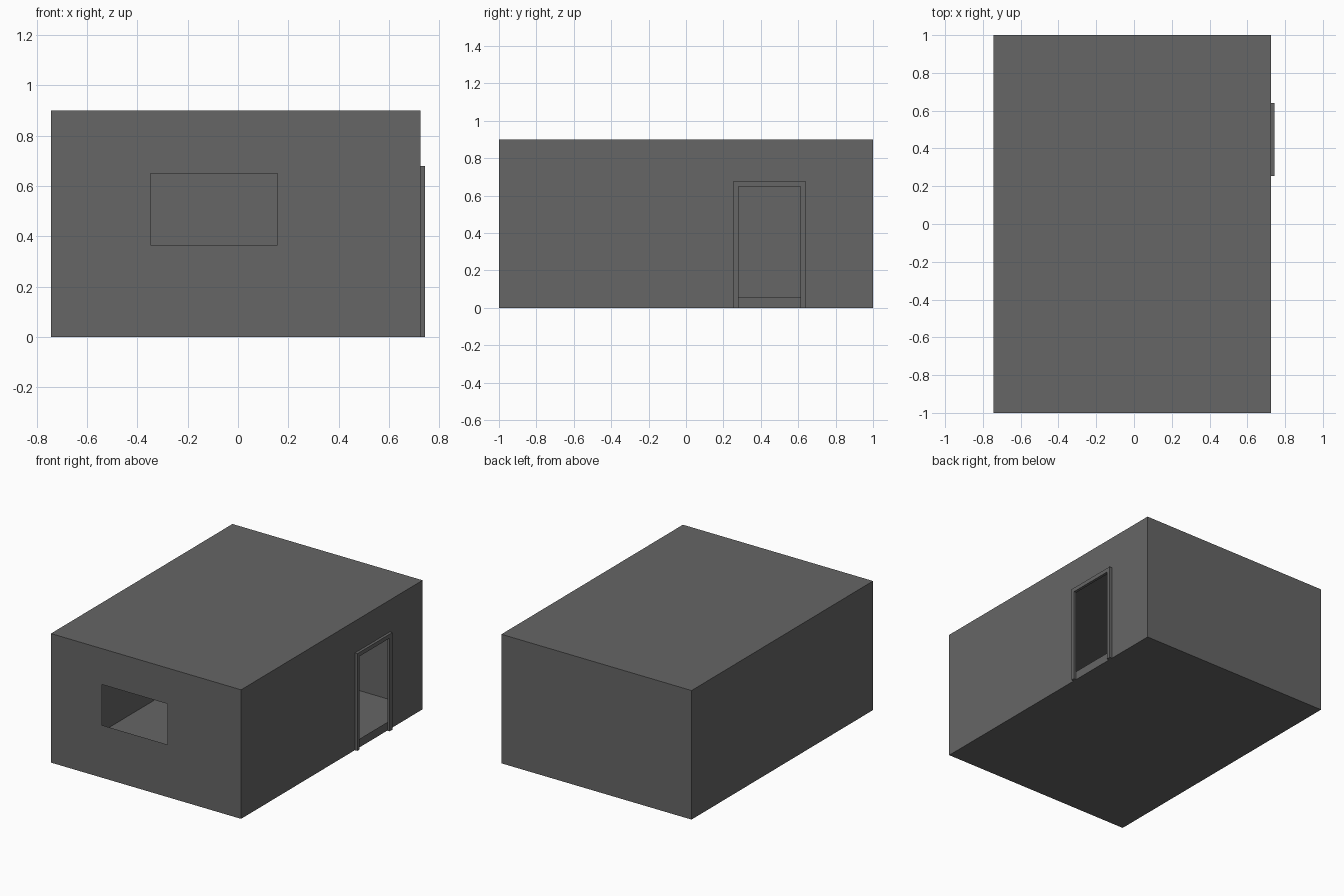
import bpy, bmesh
from mathutils import Vector

if "Cube" in bpy.data.objects:
    bpy.data.objects.remove(bpy.data.objects["Cube"])

XL, XR, H = -0.743, 0.724, 0.90      # left wall, right wall, height
FRAME_X = 0.743                      # outer face of the door frame

# Dark grey for all parts
grey = bpy.data.materials.new("dark_grey")
grey.diffuse_color = (0.133, 0.133, 0.133, 1)
grey.use_nodes = True
grey.node_tree.nodes["Principled BSDF"].inputs["Base Color"].default_value = grey.diffuse_color


def add_object(name, bm):
    mesh = bpy.data.meshes.new(name)
    bm.to_mesh(mesh)
    bm.free()
    mesh.materials.append(grey)
    obj = bpy.data.objects.new(name, mesh)
    bpy.context.collection.objects.link(obj)
    return obj


def cut_opening(bm, normal, axis, lo, hi, z0, z1):
    """Inset the wall facing `normal`, fit the inset to the opening, remove it."""
    bm.normal_update()
    wall = max(bm.faces, key=lambda f: f.normal.dot(Vector(normal)))
    bmesh.ops.inset_individual(bm, faces=[wall], thickness=0.05)
    mid = wall.calc_center_median()
    for v in wall.verts:
        v.co[axis] = lo if v.co[axis] < mid[axis] else hi
        v.co.z = z0 if v.co.z < mid.z else z1
    bmesh.ops.delete(bm, geom=[wall], context='FACES')


# Room shell: thin-skinned box with a window in front and a doorway at the right
bm = bmesh.new()
bmesh.ops.create_cube(bm, size=1)
for v in bm.verts:
    v.co = (XL if v.co.x < 0 else XR, 2 * v.co.y, H if v.co.z > 0 else 0)
cut_opening(bm, (0, -1, 0), 0, -0.348, 0.157, 0.366, 0.650)
cut_opening(bm, (1, 0, 0), 1, 0.280, 0.611, 0.059, 0.650)
add_object("room_shell", bm)

# Door frame: two jambs and a head as one extruded profile (y, z)
profile = [(0.254, 0), (0.280, 0), (0.280, 0.650), (0.611, 0.650),
           (0.611, 0), (0.640, 0), (0.640, 0.678), (0.254, 0.678)]
bm = bmesh.new()
face = bm.faces.new([bm.verts.new((XR, y, z)) for y, z in profile])
ext = bmesh.ops.extrude_face_region(bm, geom=[face], use_keep_orig=True)
moved = [g for g in ext["geom"] if isinstance(g, bmesh.types.BMVert)]
bmesh.ops.translate(bm, verts=moved, vec=(FRAME_X - XR, 0, 0))
bmesh.ops.recalc_face_normals(bm, faces=bm.faces)
add_object("door_frame", bm)
